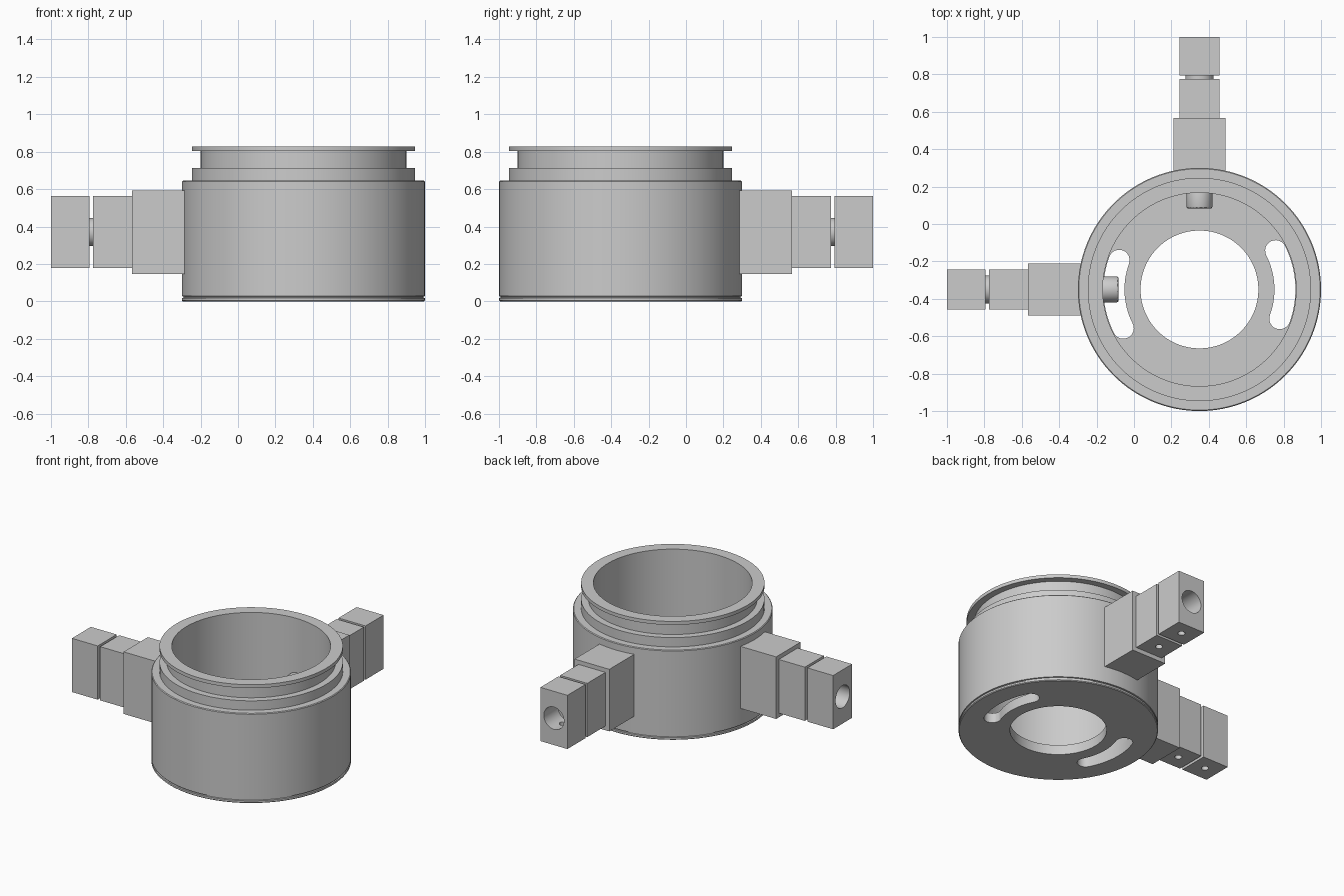
import bpy, bmesh, math
from mathutils import Matrix, Vector

if "Cube" in bpy.data.objects:
    bpy.data.objects.remove(bpy.data.objects["Cube"])

CX, CY = 0.35, -0.35      # housing axis
AZ = 0.37                 # arm axis height


def finish(bm, name, matrix=Matrix()):
    bmesh.ops.recalc_face_normals(bm, faces=bm.faces)
    me = bpy.data.meshes.new(name)
    bm.to_mesh(me)
    bm.free()
    me.transform(matrix)
    ob = bpy.data.objects.new(name, me)
    bpy.context.collection.objects.link(ob)
    return ob


def lathe(name, profile, steps, matrix):
    # closed (radius, height) loop revolved about z
    bm = bmesh.new()
    vs = [bm.verts.new((r, 0, z)) for r, z in profile]
    es = [bm.edges.new((vs[i], vs[(i + 1) % len(vs)])) for i in range(len(vs))]
    bmesh.ops.spin(bm, geom=vs + es, cent=(0, 0, 0), axis=(0, 0, 1),
                   angle=math.tau, steps=steps, use_duplicate=False)
    bmesh.ops.remove_doubles(bm, verts=bm.verts, dist=1e-5)
    return finish(bm, name, matrix)


def box(name, x0, x1, width, height, matrix):
    bm = bmesh.new()
    bmesh.ops.create_cube(bm, size=1)
    bmesh.ops.scale(bm, vec=(x1 - x0, width, height), verts=bm.verts)
    bmesh.ops.translate(bm, vec=((x0 + x1) / 2, 0, 0), verts=bm.verts)
    return finish(bm, name, matrix)


def rod(name, start, end, radius, sides, matrix, bevel=0):
    a, b = Vector(start), Vector(end)
    bm = bmesh.new()
    bmesh.ops.create_cone(bm, cap_ends=True, segments=sides, radius1=radius,
                          radius2=radius, depth=(b - a).length)
    if bevel:
        rims = [e for e in bm.edges if abs(e.verts[0].co.z - e.verts[1].co.z) < 1e-6]
        bmesh.ops.bevel(bm, geom=rims, offset=bevel, segments=3, profile=0.5, affect='EDGES')
    turn = (b - a).to_track_quat('Z', 'Y').to_matrix().to_4x4()
    return finish(bm, name, matrix @ Matrix.Translation((a + b) / 2) @ turn)


def cut(ob, *cutters):
    bpy.context.view_layer.objects.active = ob
    for c in cutters:
        c.hide_render = True
        mod = ob.modifiers.new("cut", 'BOOLEAN')
        mod.operation, mod.solver, mod.object = 'DIFFERENCE', 'EXACT', c
        bpy.ops.object.modifier_apply(modifier=mod.name)
        bpy.data.objects.remove(c)


def slot_cutter(a0, a1, r=0.457, half=0.056):
    # curved slot with round ends
    pts = []
    n = 16
    for i in range(n + 1):
        a = a0 + (a1 - a0) * i / n
        pts.append(((r + half) * math.cos(a), (r + half) * math.sin(a)))
    for end, base in ((a1, a1), (a0, a0 + math.pi)):
        for i in range(1, 12):
            t = base + math.pi * i / 12
            pts.append((r * math.cos(end) + half * math.cos(t),
                        r * math.sin(end) + half * math.sin(t)))
        if end == a1:
            for i in range(n + 1):
                a = a1 + (a0 - a1) * i / n
                pts.append(((r - half) * math.cos(a), (r - half) * math.sin(a)))
    bm = bmesh.new()
    f = bm.faces.new([bm.verts.new((x, y, -0.1)) for x, y in pts])
    ext = bmesh.ops.extrude_face_region(bm, geom=[f])
    bmesh.ops.translate(bm, vec=(0, 0, 0.3),
                        verts=[v for v in ext['geom'] if isinstance(v, bmesh.types.BMVert)])
    return finish(bm, "slot_cutter", centre)


centre = Matrix.Translation((CX, CY, 0))

# cup-shaped housing with stepped neck, lip and floor opening
housing = lathe("housing", [
    (0.315, 0), (0.645, 0), (0.65, 0.005), (0.65, 0.018), (0.642, 0.02),
    (0.642, 0.026), (0.65, 0.028), (0.65, 0.64), (0.645, 0.645),
    (0.597, 0.645), (0.597, 0.712), (0.55, 0.712), (0.55, 0.803),
    (0.597, 0.803), (0.597, 0.828), (0.517, 0.828), (0.517, 0.07),
    (0.315, 0.07)], 128, centre)
for k in (0, math.pi):
    cut(housing, slot_cutter(math.radians(-20) + k, math.radians(27) + k))

# two clamp arms, left and back
for side, angle in (("left", math.pi), ("back", math.pi / 2)):
    m = Matrix.Translation((CX, CY, AZ)) @ Matrix.Rotation(angle, 4, 'Z')
    box(side + "_mount_block", 0.6, 0.918, 0.276, 0.446, m)
    inner = box(side + "_inner_block", 0.918, 1.125, 0.215, 0.386, m)
    outer = box(side + "_outer_block", 1.145, 1.35, 0.215, 0.386, m)
    cut(inner, rod("c", (1.02, 0, -0.3), (1.02, 0, -0.08), 0.024, 24, m))
    cut(outer, rod("c", (1.19, 0, 0), (1.4, 0, 0), 0.08, 48, m),
        rod("c", (1.247, 0, -0.3), (1.247, 0, -0.03), 0.024, 24, m))
    rod(side + "_pin", (1.1, 0, 0), (1.17, 0, 0), 0.075, 48, m)
    # socket-head bolt inside the housing
    bolt = rod(side + "_bolt", (0.53, 0, 0), (0.433, 0, 0), 0.069, 48, m, 0.01)
    cut(bolt, rod("c", (0.48, 0, 0), (0.40, 0, 0), 0.038, 6, m))

bpy.ops.object.select_all(action='DESELECT')
for ob in bpy.context.collection.objects:
    ob.select_set(True)
bpy.context.view_layer.objects.active = housing
bpy.ops.object.shade_smooth_by_angle(angle=math.radians(30))
